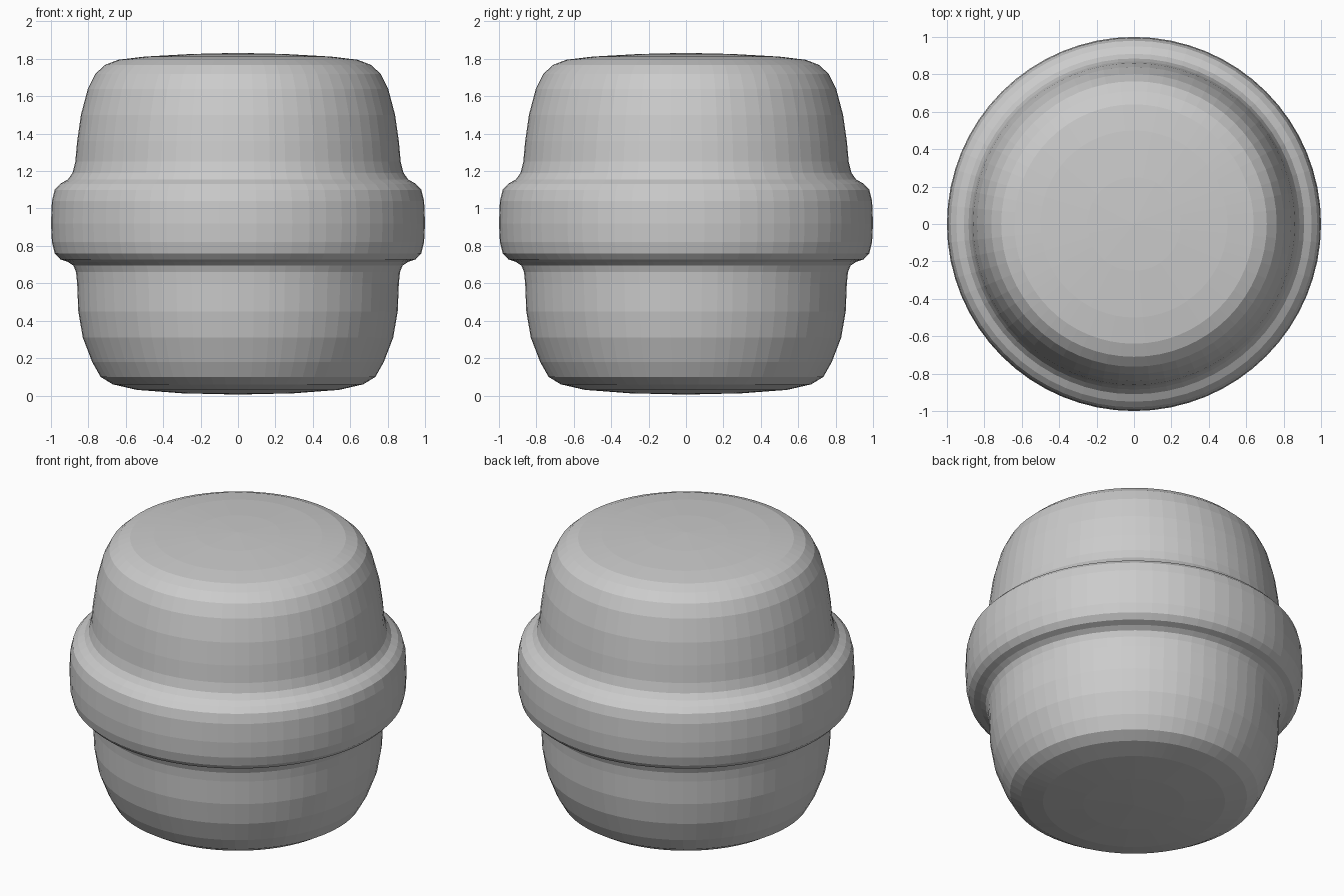
import bpy, bmesh, math

if "Cube" in bpy.data.objects:
    bpy.data.objects.remove(bpy.data.objects["Cube"])

SIDES = 64

grey = bpy.data.materials.new("plain grey")
grey.diffuse_color = (0.6, 0.6, 0.6, 1)
grey.use_nodes = True
grey.node_tree.nodes["Principled BSDF"].inputs["Base Color"].default_value = grey.diffuse_color

# Half profile as (radius, height), bottom centre to top centre
profile = [
    # gently domed base and lower wall
    (0, 0.005), (0.3, 0.012), (0.54, 0.03), (0.67, 0.06), (0.735, 0.1),
    (0.78, 0.18), (0.83, 0.31), (0.854, 0.45), (0.86, 0.6), (0.866, 0.66),
    # raised belt
    (0.88, 0.695), (0.91, 0.715), (0.95, 0.728), (0.98, 0.76), (0.995, 0.82),
    (1.0, 0.92), (0.995, 1.04), (0.98, 1.1), (0.95, 1.132), (0.91, 1.155),
    # upper wall and domed top
    (0.885, 1.19), (0.87, 1.25), (0.86, 1.36), (0.84, 1.5), (0.803, 1.64),
    (0.763, 1.72), (0.71, 1.768), (0.64, 1.795), (0.5, 1.812), (0.25, 1.826),
    (0, 1.832),
]

# Lathe the profile around the vertical axis
bm = bmesh.new()
verts = [bm.verts.new((r, 0, z)) for r, z in profile]
edges = [bm.edges.new(pair) for pair in zip(verts, verts[1:])]
bmesh.ops.spin(bm, geom=verts + edges, cent=(0, 0, 0), axis=(0, 0, 1),
               angle=math.tau, steps=SIDES, use_merge=True)
bmesh.ops.remove_doubles(bm, verts=bm.verts, dist=0.0005)
bmesh.ops.recalc_face_normals(bm, faces=bm.faces)

mesh = bpy.data.meshes.new("belted_drum")
bm.to_mesh(mesh)
bm.free()
mesh.materials.append(grey)
drum = bpy.data.objects.new("belted_drum", mesh)
bpy.context.collection.objects.link(drum)
